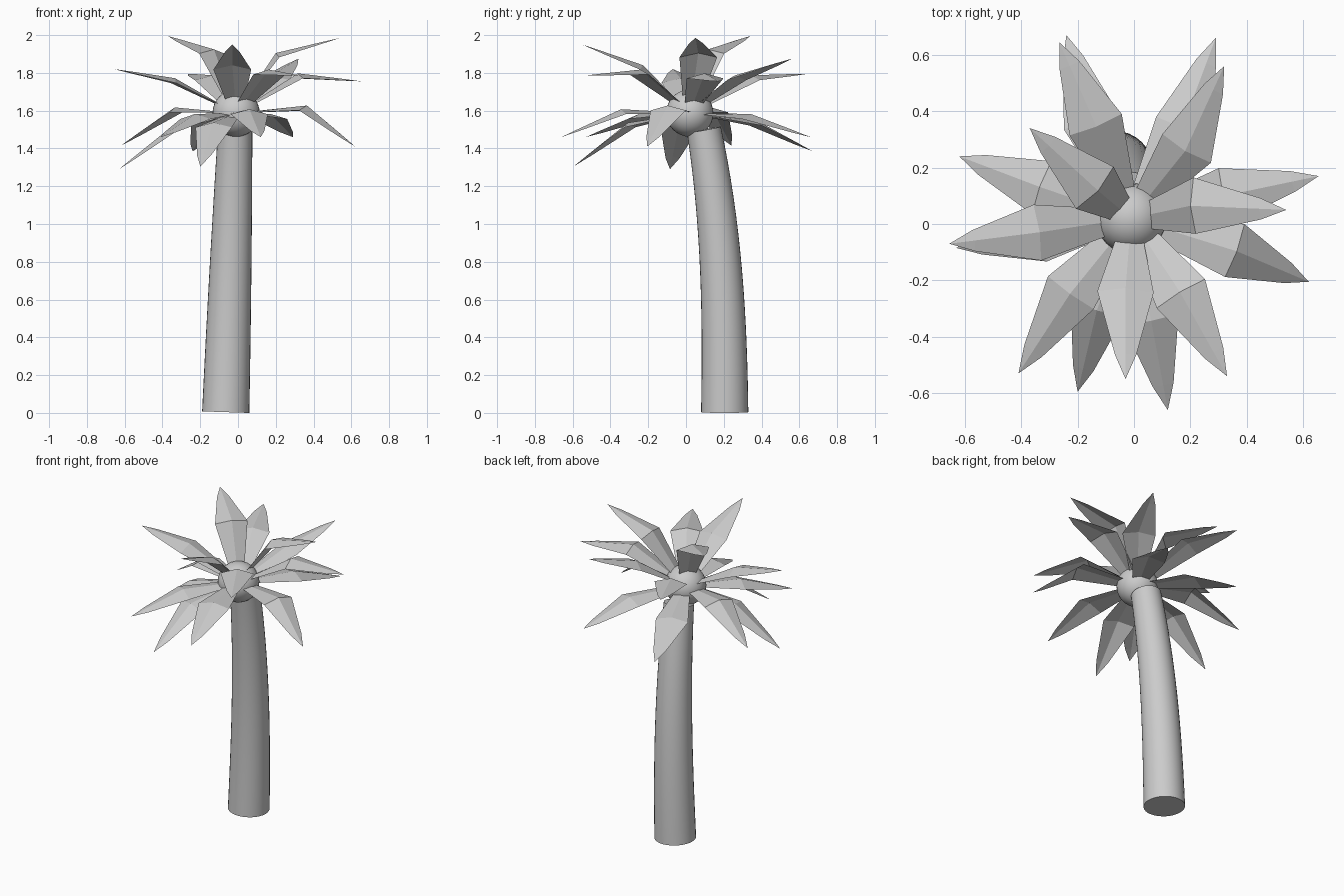
import bpy, bmesh, math
from mathutils import Vector

if "Cube" in bpy.data.objects:
    bpy.data.objects.remove(bpy.data.objects["Cube"])

grey = bpy.data.materials.new("plain_grey")
grey.diffuse_color = (0.6, 0.6, 0.6, 1)
grey.use_nodes = True
grey.node_tree.nodes["Principled BSDF"].inputs["Base Color"].default_value = grey.diffuse_color
UP = Vector((0, 0, 1))
CROWN = Vector((-0.01, 0.02, 1.587))


def finish(bm, name):
    bm.normal_update()
    mesh = bpy.data.meshes.new(name)
    bm.to_mesh(mesh)
    bm.free()
    mesh.materials.append(grey)
    obj = bpy.data.objects.new(name, mesh)
    bpy.context.collection.objects.link(obj)
    return obj


# Trunk: tapered tube that leans forward towards the top
def trunk_point(t):
    return Vector((-0.065 + 0.05 * t, 0.205 - 0.11 * t ** 2.5, 0.004 + 1.495 * t))


bm = bmesh.new()
SIDES, STEPS = 32, 16
rings = []
for i in range(STEPS + 1):
    t = i / STEPS
    axis = (trunk_point(t + 0.01) - trunk_point(max(t - 0.01, 0))).normalized()
    u = Vector((0, 1, 0)).cross(axis).normalized()
    v = axis.cross(u)
    r = 0.125 - 0.022 * t - 0.012 * t * t
    rings.append([bm.verts.new(trunk_point(t) + r * (u * math.cos(a) + v * math.sin(a)))
                  for a in (2 * math.pi * k / SIDES for k in range(SIDES))])
for lo, hi in zip(rings, rings[1:]):
    for k in range(SIDES):
        n = (k + 1) % SIDES
        bm.faces.new((lo[k], lo[n], hi[n], hi[k])).smooth = True
bm.faces.new(rings[0][::-1])
bm.faces.new(rings[-1])
finish(bm, "trunk")

# Round crown where the leaves meet
bm = bmesh.new()
bmesh.ops.create_uvsphere(bm, u_segments=32, v_segments=16, radius=0.125)
bmesh.ops.translate(bm, verts=bm.verts, vec=CROWN)
for f in bm.faces:
    f.smooth = True
finish(bm, "crown")


# Leaf: ridged blade, bent at its widest point and ending in a point
def leaf(name, fold, tip):
    fold, tip = Vector(fold), Vector(tip)
    root = CROWN + (fold - CROWN).normalized() * 0.08
    along = tip - root
    side = UP.cross(along).normalized()
    lift = along.cross(side).normalized()
    stations = [(root, 0.045, 0.004), (fold, 0.1, 0.018),
                (fold.lerp(tip, 0.72), 0.038, 0.006)]
    bm = bmesh.new()
    rows = [[bm.verts.new(c + side * w * s + lift * (h if s == 0 else -h / 2))
             for s in (-1, 0, 1)] for c, w, h in stations]
    for a, b in zip(rows, rows[1:]):
        for k in range(2):
            bm.faces.new((a[k], b[k], b[k + 1], a[k + 1]))
    end = bm.verts.new(tip)
    for k in range(2):
        bm.faces.new((rows[-1][k], end, rows[-1][k + 1]))
    finish(bm, name)


# Bend and tip of each leaf, layer by layer
layers = {
    "upper_leaf": [
        ((-0.135, 0.125, 1.91), (-0.37, 0.34, 1.995)),
        ((-0.03, -0.236, 1.825), (-0.03, -0.55, 1.95)),
        ((0.21, 0.065, 1.89), (0.54, 0.05, 1.985))],
    "middle_leaf": [
        ((-0.34, -0.03, 1.755), (-0.655, -0.07, 1.82)),
        ((0.165, -0.245, 1.80), (0.33, -0.54, 1.785)),
        ((0.32, 0.10, 1.78), (0.655, 0.17, 1.755)),
        ((0.185, 0.265, 1.77), (0.32, 0.56, 1.875)),
        ((-0.135, 0.35, 1.77), (-0.265, 0.645, 1.795))],
    "lower_leaf": [
        ((-0.33, 0.13, 1.60), (-0.62, 0.24, 1.415)),
        ((-0.33, -0.035, 1.51), (-0.63, -0.085, 1.29)),
        ((-0.225, -0.245, 1.565), (-0.41, -0.53, 1.46)),
        ((-0.13, -0.30, 1.52), (-0.20, -0.595, 1.305)),
        ((0.06, -0.34, 1.59), (0.12, -0.66, 1.46)),
        ((0.36, -0.095, 1.61), (0.62, -0.205, 1.41)),
        ((0.17, 0.34, 1.565), (0.29, 0.66, 1.46)),
        ((-0.155, 0.37, 1.53), (-0.24, 0.67, 1.385))],
}
for layer, leaves in layers.items():
    for i, (fold, tip) in enumerate(leaves, 1):
        leaf(f"{layer}_{i}", fold, tip)
